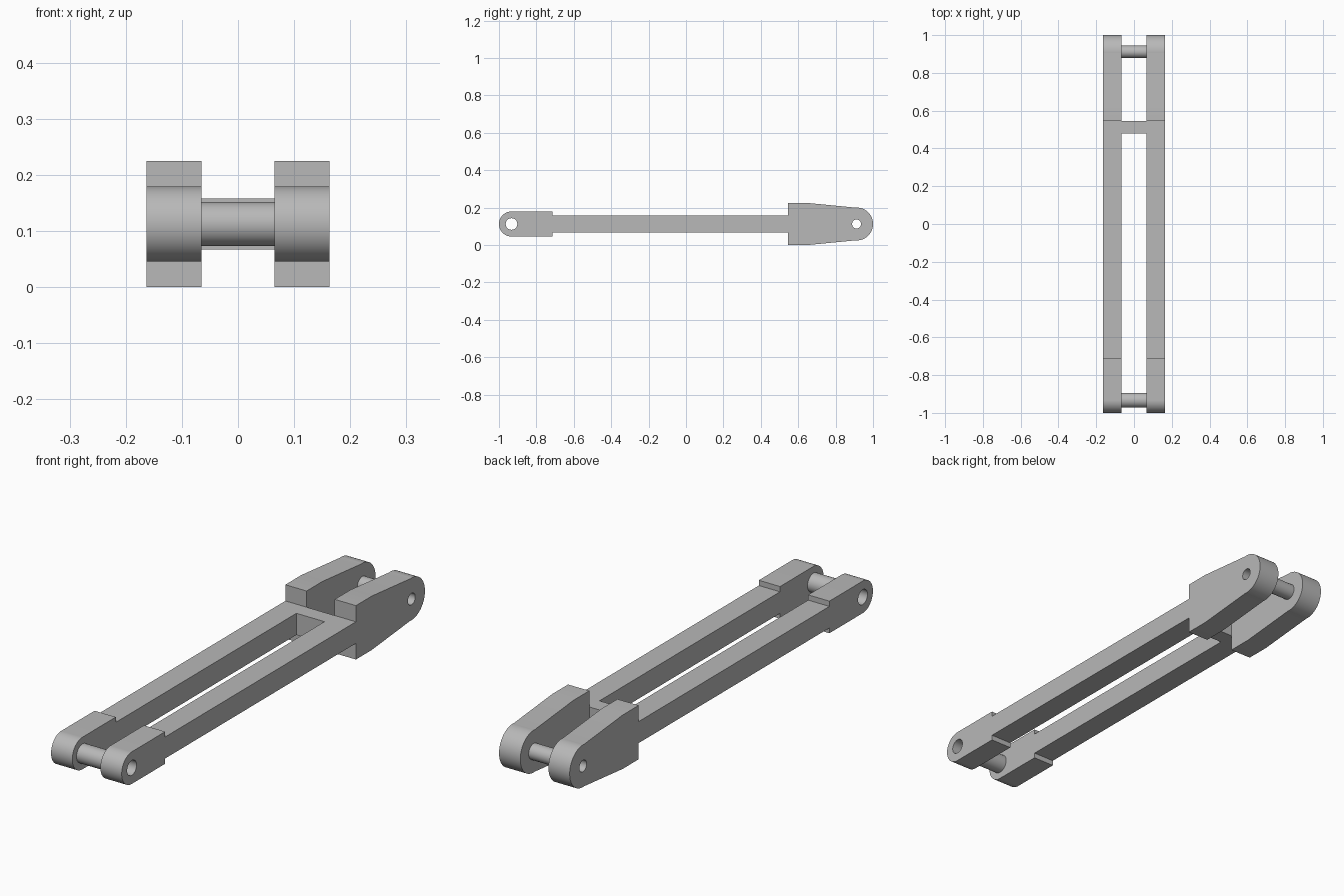
import bpy, bmesh, math

cube = bpy.data.objects.get("Cube")
if cube:
    bpy.data.objects.remove(cube, do_unlink=True)

MID = 0.1125                       # height of the centre line
INNER, OUTER = 0.065, 0.163        # inner and outer side of each arm
FRONT_Y, FRONT_R = -0.933, 0.067   # front eye
BACK_Y, BACK_R = 0.912, 0.088      # back eye

steel = bpy.data.materials.new("grey steel")
steel.use_nodes = True
colour = (0.48, 0.48, 0.48, 1)
steel.diffuse_color = colour
steel.node_tree.nodes["Principled BSDF"].inputs["Base Color"].default_value = colour


def arc(y, r, start, end, steps=32):
    """Points of an arc in the side plane, relative to the centre line."""
    angles = [math.radians(start + (end - start) * i / steps) for i in range(steps + 1)]
    return [(y + r * math.cos(a), r * math.sin(a)) for a in angles]


def extrude(name, outline, x0, x1):
    """Extrude a side outline from x0 to x1."""
    bm = bmesh.new()
    face = bm.faces.new([bm.verts.new((x0, y, MID + z)) for y, z in outline])
    result = bmesh.ops.extrude_face_region(bm, geom=[face])
    verts = [g for g in result["geom"] if isinstance(g, bmesh.types.BMVert)]
    bmesh.ops.translate(bm, verts=verts, vec=(x1 - x0, 0, 0))
    bmesh.ops.recalc_face_normals(bm, faces=bm.faces)
    mesh = bpy.data.meshes.new(name)
    bm.to_mesh(mesh)
    bm.free()
    obj = bpy.data.objects.new(name, mesh)
    bpy.context.collection.objects.link(obj)
    mesh.materials.append(steel)
    return obj


def select(obj):
    bpy.ops.object.select_all(action='DESELECT')
    obj.select_set(True)
    bpy.context.view_layer.objects.active = obj


# Arm outline: lower half from front to back, then mirrored for the upper half
tilt = 5
lower = arc(FRONT_Y, FRONT_R, 180, 270)
lower += [(-0.713, -FRONT_R), (-0.713, -0.045), (0.545, -0.045),
          (0.545, -MID), (0.65, -MID)]
lower += arc(BACK_Y, BACK_R, 270 - tilt, 360)
upper = [(y, -z) for y, z in reversed(lower[1:-1])]
outline = lower + upper

parts = [
    extrude("left_arm", outline, INNER, OUTER),
    extrude("right_arm", outline, -OUTER, -INNER),
    extrude("front_pin", arc(FRONT_Y, 0.039, 0, 354, 59), -INNER, INNER),
    extrude("back_pin", arc(BACK_Y, 0.033, 0, 354, 59), -INNER, INNER),
]

# Bores running through the arms and the hollow pins
bores = [
    extrude("front_bore_cutter", arc(FRONT_Y, 0.031, 0, 354, 59), -0.3, 0.3),
    extrude("back_bore_cutter", arc(BACK_Y, 0.024, 0, 354, 59), -0.3, 0.3),
]
for part in parts:
    select(part)
    for bore in bores:
        mod = part.modifiers.new("bore", 'BOOLEAN')
        mod.operation = 'DIFFERENCE'
        mod.solver = 'EXACT'
        mod.object = bore
        bpy.ops.object.modifier_apply(modifier=mod.name)
    bpy.ops.object.shade_smooth_by_angle(angle=math.radians(25))
for bore in bores:
    bpy.data.objects.remove(bore, do_unlink=True)

# Cross bar joining the arms in front of the back fork
extrude("cross_bar", [(0.478, -0.045), (0.545, -0.045), (0.545, 0.045), (0.478, 0.045)],
        -INNER, INNER)
